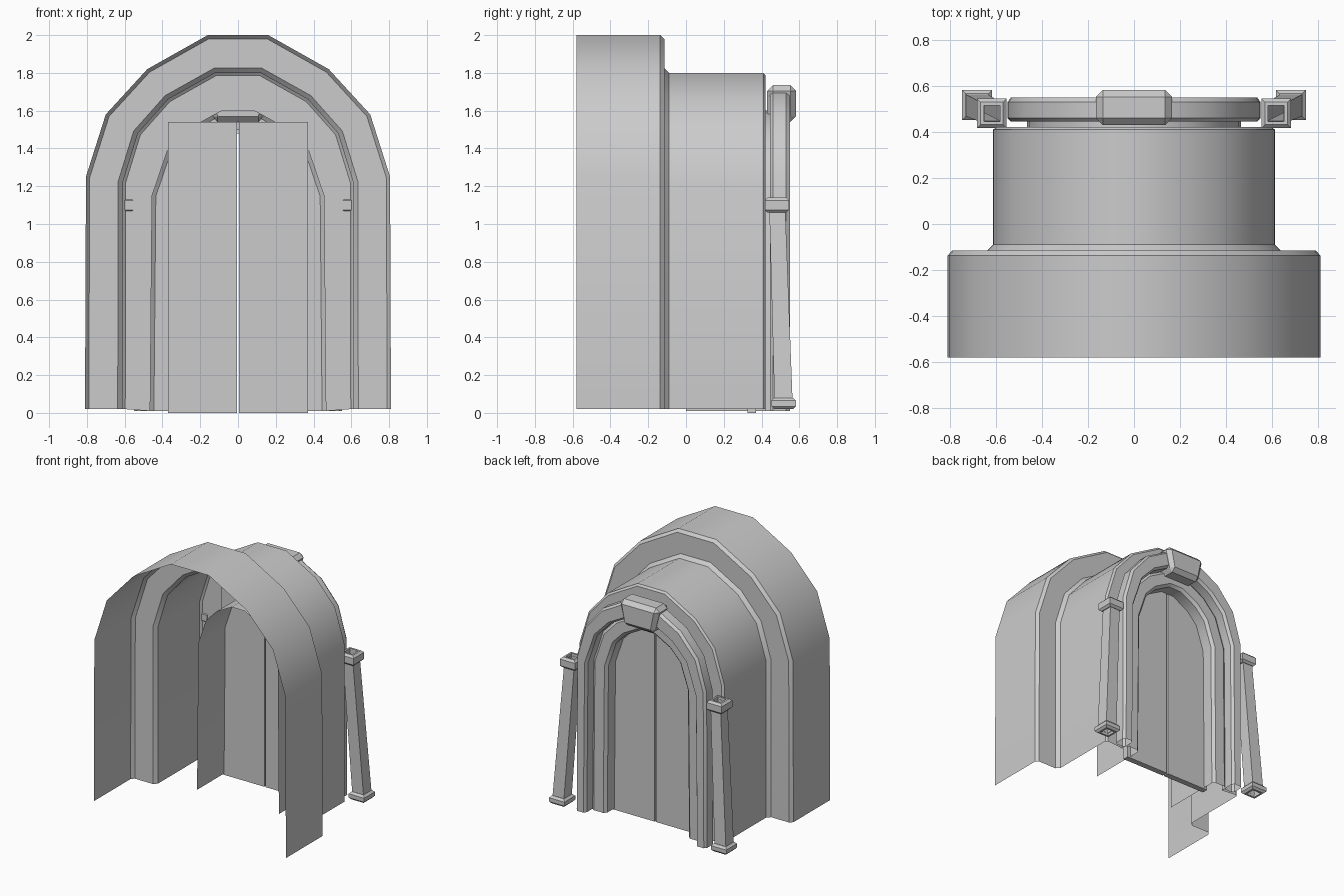
import bpy, bmesh
from mathutils import Vector, Matrix

if "Cube" in bpy.data.objects:
    bpy.data.objects.remove(bpy.data.objects["Cube"])

# half arch profiles (x, z), floor to crown
OUTER = [(.81, .02), (.805, 1.25), (.70, 1.58), (.48, 1.82), (.16, 2.0)]
TUNNEL = [(.612, .02), (.61, 1.22), (.53, 1.48), (.37, 1.66), (.12, 1.8)]
FRAME = [(.55, .01), (.545, 1.19), (.475, 1.43), (.33, 1.6), (.105, 1.725)]
DOORWAY = [(.465, .01), (.455, 1.15), (.375, 1.385), (.26, 1.505), (.085, 1.6)]


def inset(profile, d):
    """Mitre-inset a half arch by d, mirror it, return the full outline."""
    pts = [Vector(p) for p in profile]
    pts.append(Vector((-pts[-1].x, pts[-1].y)))
    normals = []
    for a, b in zip(pts, pts[1:]):
        t = (b - a).normalized()
        normals.append(Vector((-t.y, t.x)))
    half = []
    for i in range(len(profile)):
        if i == 0:
            half.append(Vector((pts[0].x - d, pts[0].y)))
        else:
            m = (normals[i - 1] + normals[i]).normalized()
            half.append(pts[i] + m * (d / m.dot(normals[i])))
    return half + [Vector((-p.x, p.y)) for p in reversed(half)]


def finish(name, bm):
    bmesh.ops.recalc_face_normals(bm, faces=bm.faces)
    me = bpy.data.meshes.new(name)
    bm.to_mesh(me)
    bm.free()
    ob = bpy.data.objects.new(name, me)
    bpy.context.collection.objects.link(ob)
    return ob


def arch(name, rings, closed=False):
    """Loft arch outlines given as (profile, inset, y)."""
    bm = bmesh.new()
    rows = [[bm.verts.new((p.x, y, p.y)) for p in inset(prof, d)]
            for prof, d, y in rings]
    pairs = list(zip(rows, rows[1:]))
    if closed:
        pairs.append((rows[-1], rows[0]))
    for a, b in pairs:
        for i in range(len(a) - 1):
            bm.faces.new((a[i], a[i + 1], b[i + 1], b[i]))
    ob = finish(name, bm)
    bpy.ops.object.select_all(action='DESELECT')
    ob.select_set(True)
    bpy.context.view_layer.objects.active = ob
    bpy.ops.object.shade_smooth_by_angle(angle=0.61)
    return ob


def box(name, lo, hi, bevel=0):
    bm = bmesh.new()
    lo, hi = Vector(lo), Vector(hi)
    bmesh.ops.create_cube(bm, size=1, matrix=Matrix.Translation((lo + hi) / 2)
                          @ Matrix.Diagonal((*(hi - lo), 1)))
    if bevel:
        bmesh.ops.bevel(bm, geom=bm.edges[:], offset=bevel, segments=1, affect='EDGES')
    return finish(name, bm)


def square_tube(name, sections):
    """Closed loft of square rings (centre, half size), wrapping inside to outside."""
    bm = bmesh.new()
    rows = [[bm.verts.new(Vector(c) + Vector((sx * h, sy * h, 0)))
             for sx, sy in ((-1, -1), (1, -1), (1, 1), (-1, 1))] for c, h in sections]
    for a, b in zip(rows, rows[1:] + rows[:1]):
        for i in range(4):
            j = (i + 1) % 4
            bm.faces.new((a[i], a[j], b[j], b[i]))
    return finish(name, bm)


def collar(name, x, y, z0, z1, half):
    c = .015
    return square_tube(name, [((x, y, z0), half - c), ((x, y, z0 + c), half),
                              ((x, y, z1 - c), half), ((x, y, z1), half - c),
                              ((x, y, z1), .035), ((x, y, z0), .035)])


# stepped vault: large arch, shoulder, smaller tunnel and its end wall
arch("vault_shell", [(OUTER, 0, -.58), (OUTER, 0, -.137), (OUTER, .02, -.115),
                     (TUNNEL, -.025, -.115), (TUNNEL, 0, -.09), (TUNNEL, 0, .41),
                     (TUNNEL, .015, .422), (DOORWAY, 0, .422)])

# raised door surround
arch("door_frame", [(FRAME, 0, .46), (FRAME, 0, .53), (FRAME, .015, .55),
                    (DOORWAY, -.015, .55), (DOORWAY, 0, .53), (DOORWAY, 0, .46),
                    (DOORWAY, -.015, .445), (FRAME, .015, .445)], closed=True)

# inner step and jamb running back past the doors
arch("door_jamb", [(DOORWAY, 0, .422), (DOORWAY, 0, .46), (DOORWAY, .02, .475),
                   (DOORWAY, .1, .475), (DOORWAY, .12, .455), (DOORWAY, .12, 0)])

# paired door leaves
for side, s in (("left", -1), ("right", 1)):
    xs = sorted((s * .005, s * .37))
    box(side + "_door", (xs[0], .325, 0), (xs[1], .37, 1.54))

# keystone block over the door
key = box("keystone", (-.165, .43, 1.54), (.165, .583, 1.735), .03)
for v in key.data.vertices:
    if v.co.z < 1.63:
        v.co.x *= .8

# leaning hollow posts with collars at both ends
for side, s in (("left", -1), ("right", 1)):
    foot, head = (s * .685, .517, .04), (s * .615, .482, 1.12)
    square_tube(side + "_post", [(foot, .048), (head, .042), (head, .034), (foot, .034)])
    collar(side + "_post_base", s * .682, .517, .02, .08, .065)
    collar(side + "_post_cap", s * .618, .481, 1.06, 1.14, .064)
